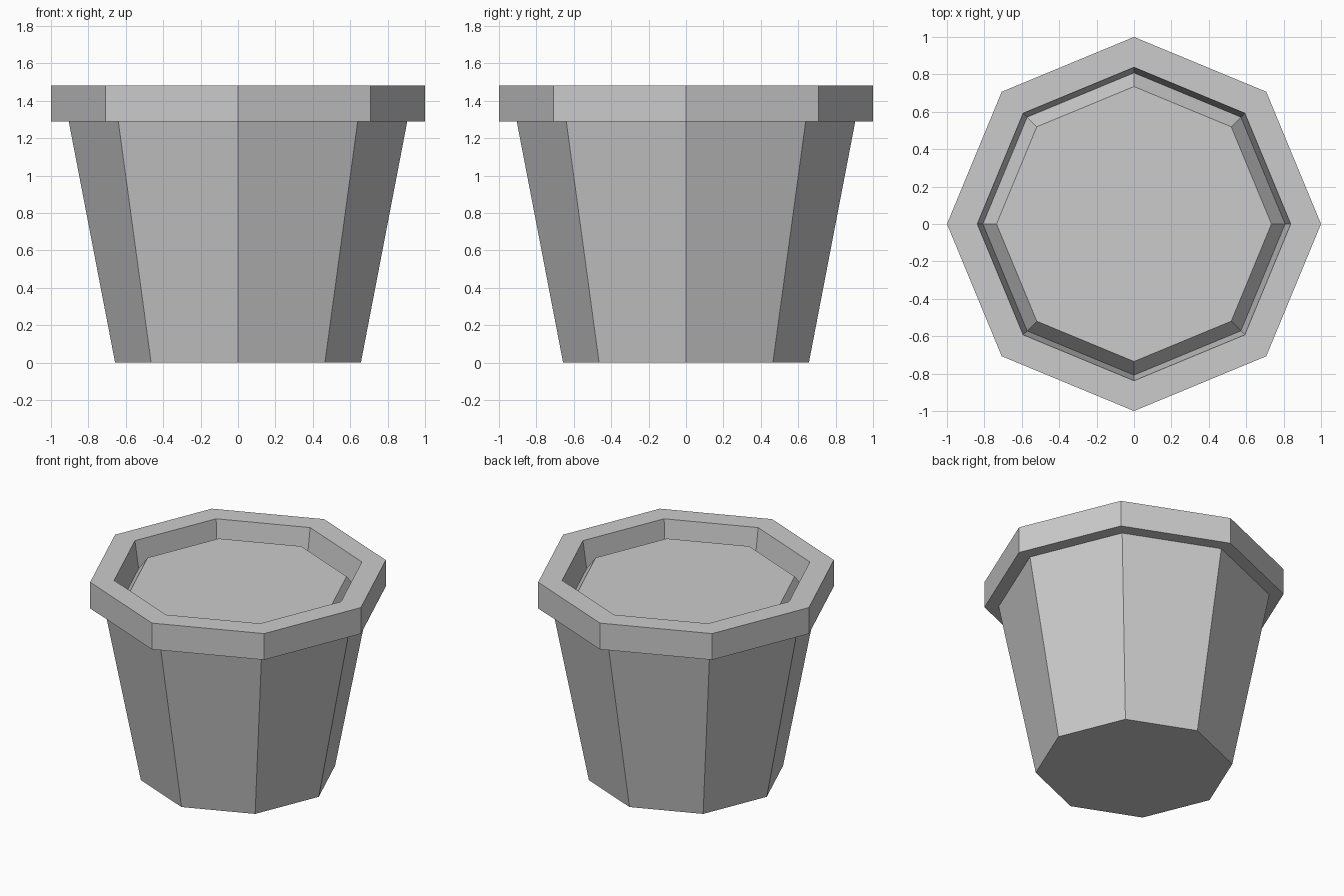
import bpy, bmesh
from math import cos, sin, pi

if "Cube" in bpy.data.objects:
    bpy.data.objects.remove(bpy.data.objects["Cube"])

SIDES = 8


def lathe(name, profile, cap_start=False, cap_end=False):
    """Spin a (radius, height) profile into a flat-faced octagonal part."""
    bm = bmesh.new()
    rings = [[bm.verts.new((r * cos(2 * pi * i / SIDES), r * sin(2 * pi * i / SIDES), z))
              for i in range(SIDES)] for r, z in profile]
    for a, b in zip(rings, rings[1:]):
        for i in range(SIDES):
            j = (i + 1) % SIDES
            bm.faces.new((a[i], a[j], b[j], b[i]))
    if cap_start:
        bm.faces.new(rings[0][::-1])
    if cap_end:
        bm.faces.new(rings[-1])
    mesh = bpy.data.meshes.new(name)
    bm.to_mesh(mesh)
    bm.free()
    obj = bpy.data.objects.new(name, mesh)
    bpy.context.collection.objects.link(obj)
    return obj


# Tapered pot with overhanging rim and sloped inner lip
lathe("pot", [(0.657, 0), (0.905, 1.29), (1.0, 1.29), (1.0, 1.483),
              (0.838, 1.483), (0.808, 1.285)], cap_start=True)

# Raised soil with bevelled edge, meeting the inner lip
lathe("soil", [(0.808, 1.285), (0.735, 1.385)], cap_end=True)
